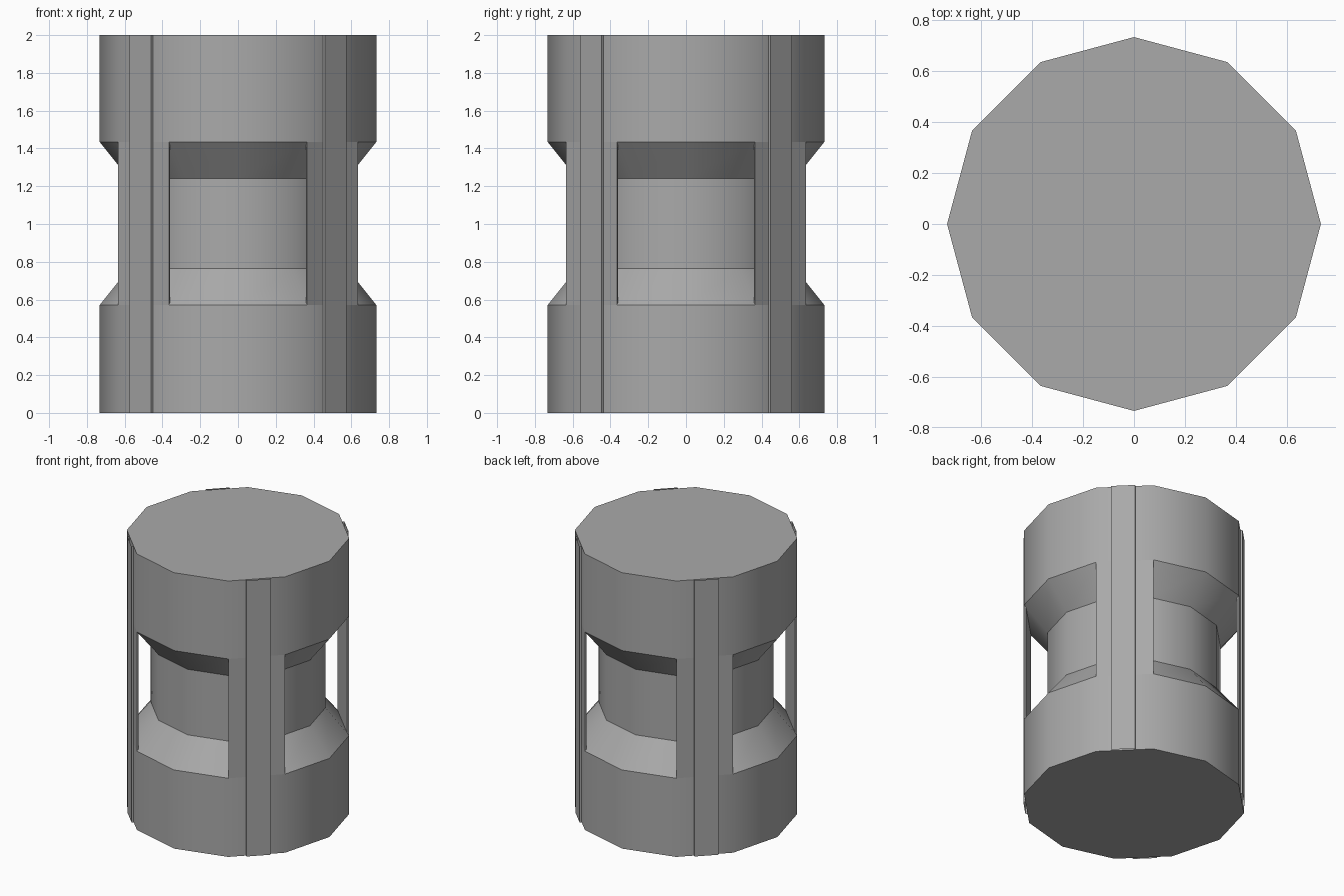
import bpy, bmesh
from math import sin, cos, pi, radians
from mathutils import Matrix, Vector

SIDES, RADIUS, HEIGHT = 12, 0.733, 2.0
WINDOW = (0.57, 1.435)

cube = bpy.data.objects.get("Cube")
if cube:
    bpy.data.objects.remove(cube, do_unlink=True)

grey = bpy.data.materials.new("mid grey")
grey.use_nodes = True
grey.diffuse_color = (0.4, 0.4, 0.4, 1)
grey.node_tree.nodes["Principled BSDF"].inputs["Base Color"].default_value = grey.diffuse_color


def finish(name, bm):
    bmesh.ops.recalc_face_normals(bm, faces=bm.faces)
    mesh = bpy.data.meshes.new(name)
    bm.to_mesh(mesh)
    bm.free()
    mesh.materials.append(grey)
    obj = bpy.data.objects.new(name, mesh)
    bpy.context.collection.objects.link(obj)
    bpy.ops.object.select_all(action="DESELECT")
    obj.select_set(True)
    bpy.context.view_layer.objects.active = obj
    bpy.ops.object.shade_smooth_by_angle(angle=radians(33))
    return obj


def ring_point(i, r, z):
    a = 2 * pi * i / SIDES
    return Vector((r * cos(a), r * sin(a), z))


# Waisted twelve-sided drum
profile = [(RADIUS, 0), (RADIUS, WINDOW[0]), (0.577, 0.765),
           (0.577, 1.24), (RADIUS, WINDOW[1]), (RADIUS, HEIGHT)]
bm = bmesh.new()
rings = [[bm.verts.new(ring_point(i, r, z)) for i in range(SIDES)] for r, z in profile]
for low, high in zip(rings, rings[1:]):
    for i in range(SIDES):
        j = (i + 1) % SIDES
        bm.faces.new((low[i], low[j], high[j], high[i]))
bm.faces.new(rings[0])
bm.faces.new(rings[-1])
finish("drum", bm)

# Thin panels bridging the waist on the diagonals
bm = bmesh.new()
for k in range(4):
    i = 3 * k + 1
    loops = [[bm.verts.new(ring_point(n, r, z)) for n, r in
              ((i, RADIUS), (i + 1, RADIUS), (i + 1, 0.72), (i, 0.72))] for z in WINDOW]
    for a in range(4):
        b = (a + 1) % 4
        bm.faces.new((loops[0][a], loops[0][b], loops[1][b], loops[1][a]))
finish("diagonal_panels", bm)

# Full-height raised strips, open at the ends, mirrored to each diagonal
apothem = RADIUS * cos(pi / SIDES)
section = [(apothem, -0.089), (apothem + 0.0145, -0.089),
           (apothem + 0.0145, 0.071), (apothem, 0.071)]
turn = Matrix.Rotation(pi / 4, 3, "Z")
for side, sx in (("left", 1), ("right", -1)):
    for end, sy in (("back", 1), ("front", -1)):
        bm = bmesh.new()
        columns = []
        for u, v in section:
            p = turn @ Vector((u, v, 0))
            columns.append([bm.verts.new((p.x * sx, p.y * sy, z)) for z in (0, HEIGHT)])
        for a, b in zip(columns, columns[1:]):
            bm.faces.new((a[0], b[0], b[1], a[1]))
        strip = finish(f"{end}_{side}_strip", bm)
        # Make the open shell face outwards
        if strip.data.polygons[1].normal.dot(Vector((sx, sy, 0))) < 0:
            strip.data.flip_normals()
